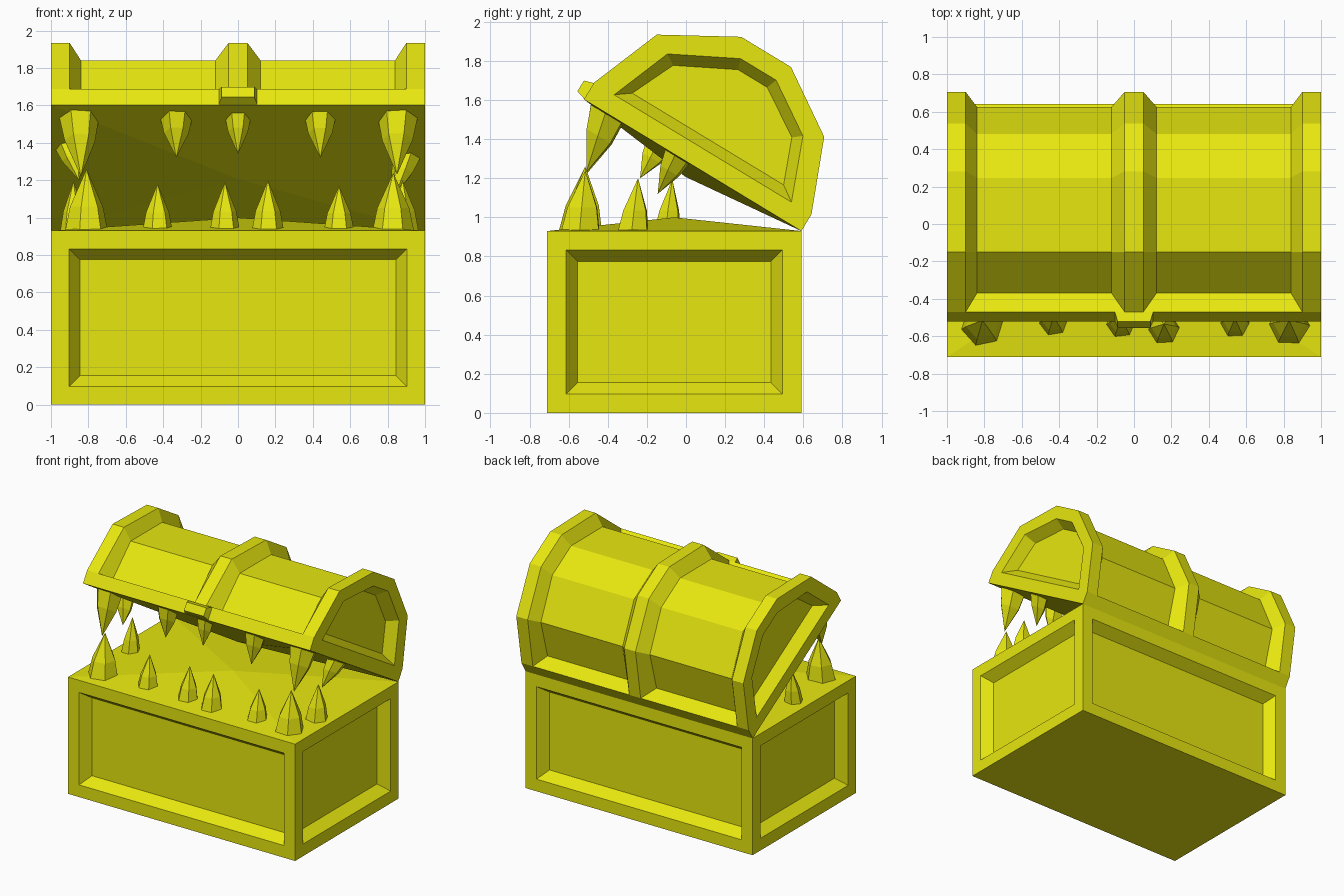
import bpy, bmesh, math
from mathutils import Vector, Matrix

cube = bpy.data.objects.get("Cube")
if cube:
    bpy.data.objects.remove(cube, do_unlink=True)

mat = bpy.data.materials.new("bright_yellow")
mat.use_nodes = True
colour = (0.8, 0.8, 0.005, 1)
mat.diffuse_color = colour
mat.node_tree.nodes["Principled BSDF"].inputs["Base Color"].default_value = colour

# Lid hinge frame: f runs forward along the open lid, h rises away from its underside
HINGE = Vector((0, 0.59, 0.93))
TILT = math.radians(31.2)
FWD = Vector((0, -math.cos(TILT), math.sin(TILT)))
UP = Vector((0, math.sin(TILT), math.cos(TILT)))


def lid_point(x, f, h):
    return HINGE + Vector((x, 0, 0)) + FWD * f + UP * h


def finish(bm, name):
    bmesh.ops.recalc_face_normals(bm, faces=bm.faces[:])
    mesh = bpy.data.meshes.new(name)
    bm.to_mesh(mesh)
    bm.free()
    mesh.materials.append(mat)
    obj = bpy.data.objects.new(name, mesh)
    bpy.context.collection.objects.link(obj)
    return obj


# Chest base: box with sunken bevelled panels and a low peaked top
bm = bmesh.new()
bmesh.ops.create_cube(bm, size=1, matrix=Matrix.Translation((0, -0.06, 0.465))
                      @ Matrix.Diagonal((2, 1.3, 0.93, 1)))
bm.normal_update()
sides = [f for f in bm.faces if abs(f.normal.z) < 0.5]
top = [f for f in bm.faces if f.normal.z > 0.5]
bmesh.ops.inset_individual(bm, faces=sides, thickness=0.097, use_even_offset=True)
bmesh.ops.inset_individual(bm, faces=sides, thickness=0.058, depth=-0.08,
                           use_even_offset=True)
bmesh.ops.poke(bm, faces=top, offset=0.07)
finish(bm, "chest_base")

# Lid: cross-sections lofted along x, ribs full size and panels between them sunken
rib = [(0, 0), (0, .1), (0, .1), (.15, .473), (.48, .69),
       (.778, .69), (1.153, .476), (1.3, .1), (1.3, .1), (1.3, 0)]
sunk = [(0, 0), (0, .1), (.117, .1), (.2, .4), (.49, .6),
        (.765, .6), (1.105, .396), (1.183, .1), (1.3, .1), (1.3, 0)]


def end_section(a, b, c, d, e, g):
    return [a] * 3 + [b, c, d, e] + [g] * 3


end_outer = end_section((.12, .1), (.245, .42), (.51, .593),
                        (.723, .593), (1.055, .42), (1.18, .1))
end_inner = end_section((.2, .155), (.29, .385), (.53, .538),
                        (.705, .538), (1.0, .385), (1.105, .155))
half = [(0.92, end_inner), (1, end_outer), (1, rib), (0.9, rib),
        (0.84, sunk), (0.12, sunk), (0.05, rib)]
sections = [(-x, s) for x, s in half] + half[::-1]

bm = bmesh.new()
loops = [[bm.verts.new(lid_point(x, f, h)) for f, h in s] for x, s in sections]
for i in range(len(loops) - 1):
    a, b = loops[i], loops[i + 1]
    n = len(a)
    at_end = i < 2 or i >= len(loops) - 3
    for j in range(n if at_end else n - 1):
        k = (j + 1) % n
        bm.faces.new((a[j], a[k], b[k], b[j]))
for loop in (loops[0], loops[-1]):
    bm.faces.new(loop[2:8])
bmesh.ops.remove_doubles(bm, verts=bm.verts[:], dist=1e-4)
# Underside closes to a shallow peak
apex = bm.verts.new(lid_point(0, 0.65, -0.07))
for e in [e for e in bm.edges if e.is_boundary]:
    bm.faces.new((e.verts[0], e.verts[1], apex))
finish(bm, "lid")

# Latch: small tapered block on the lid rim
bm = bmesh.new()
rings = []
for f, w, low, high in ((1.29, .105, 0, .1), (1.35, .087, .018, .082)):
    rings.append([bm.verts.new(lid_point(x, f, h))
                  for x, h in ((-w, low), (w, low), (w, high), (-w, high))])
for ring in rings:
    bm.faces.new(ring)
for j in range(4):
    k = (j + 1) % 4
    bm.faces.new((rings[0][j], rings[0][k], rings[1][k], rings[1][j]))
finish(bm, "latch")


# Teeth: faceted spikes with a slight belly
def tooth(name, base, tip, radius, normal, spin):
    base, tip = Vector(base), Vector(tip)
    side = Vector((1, 0, 0))
    other = normal.cross(side)
    bm = bmesh.new()
    rings = []
    for t, scale in ((0, 1), (0.38, 0.78)):
        centre = base.lerp(tip, t)
        ring = []
        for i in range(6):
            a = spin + i * math.tau / 6
            ring.append(bm.verts.new(
                centre + (side * math.cos(a) + other * math.sin(a)) * radius * scale))
        rings.append(ring)
    point = bm.verts.new(tip)
    bm.faces.new(rings[0])
    for i in range(6):
        k = (i + 1) % 6
        bm.faces.new((rings[0][i], rings[0][k], rings[1][k], rings[1][i]))
        bm.faces.new((rings[1][i], rings[1][k], point))
    finish(bm, name)


# Lower teeth: x, y, tip height, radius
lower = [(-.81, -.54, 1.26, .115), (-.43, -.52, 1.18, .08), (-.07, -.53, 1.19, .08),
         (.16, -.56, 1.2, .085), (.54, -.53, 1.17, .08), (.83, -.54, 1.24, .11),
         (.88, -.27, 1.2, .085), (-.88, -.095, 1.195, .07)]
for i, (x, y, z, r) in enumerate(lower):
    tooth(f"lower_tooth_{i + 1}", (x, y, 0.935), (x, y + 0.025, z), r,
          Vector((0, 0, 1)), 0.2 + i)

# Upper teeth: base x and f, tip, radius
upper = [(-.85, 1.16, (-.84, -.51, 1.22), .105), (-.33, 1.17, (-.33, -.44, 1.32), .085),
         (0, 1.17, (0, -.44, 1.34), .068), (.44, 1.17, (.44, -.46, 1.32), .082),
         (.855, 1.16, (.85, -.51, 1.23), .105),
         (-.9, .85, (-.85, -.235, 1.2), .075), (.9, .74, (.84, -.145, 1.12), .075)]
for i, (x, f, tip, r) in enumerate(upper):
    tooth(f"upper_tooth_{i + 1}", lid_point(x, f, -0.005), tip, r, UP, 0.1 + i)
